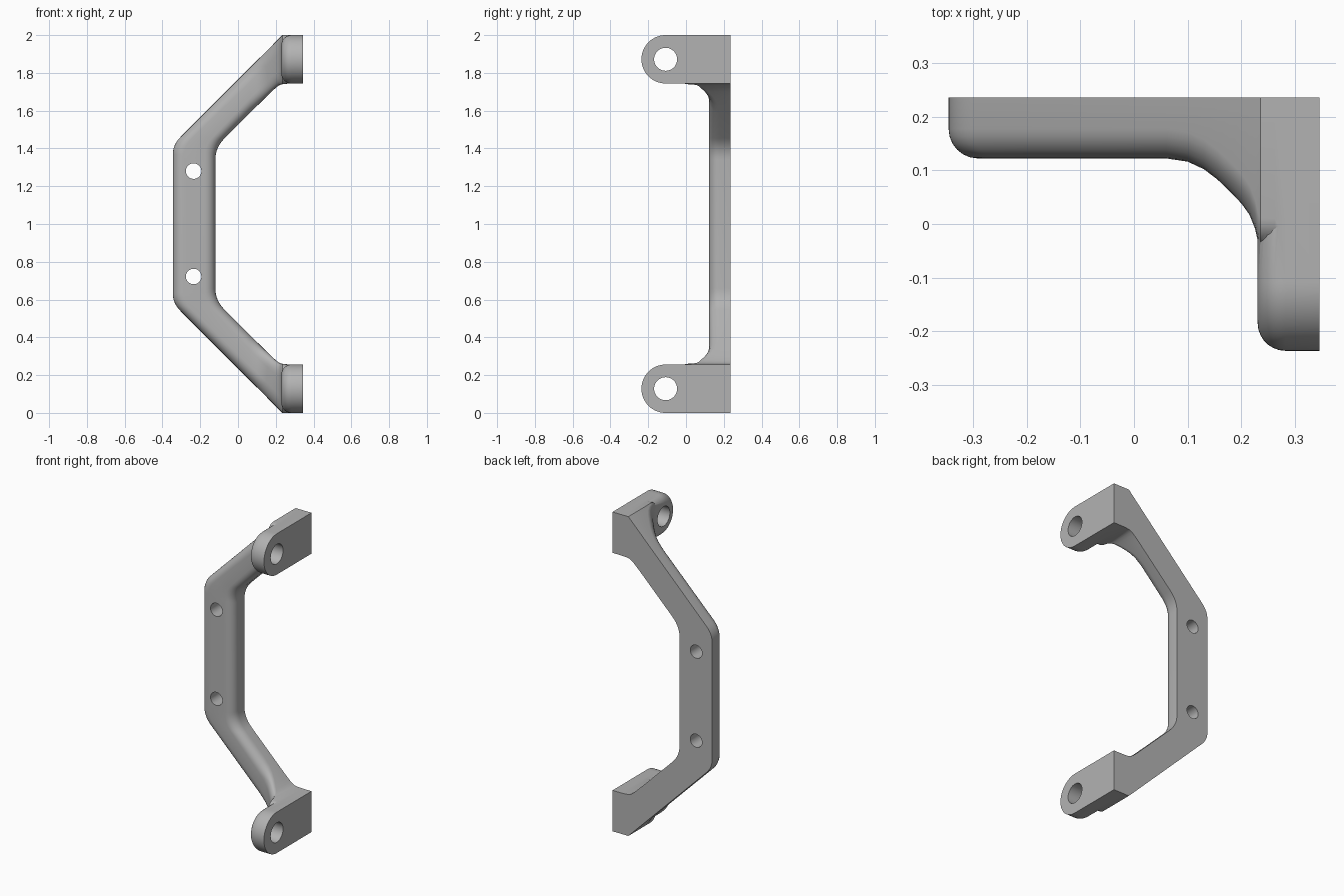
import bpy, bmesh, math

if "Cube" in bpy.data.objects:
    bpy.data.objects.remove(bpy.data.objects["Cube"])

grey = bpy.data.materials.new("plain grey")
grey.diffuse_color = (0.45, 0.45, 0.45, 1)
grey.use_nodes = True
grey.node_tree.nodes["Principled BSDF"].inputs["Base Color"].default_value = grey.diffuse_color
BACK, R = 0.235, 0.128          # back plane, lug radius


def loft(name, rings):
    """Closed solid through rings of equal point count."""
    bm = bmesh.new()
    vs = [[bm.verts.new(p) for p in ring] for ring in rings]
    n = len(vs[0])
    for a, b in zip(vs, vs[1:]):
        for i in range(n):
            j = (i + 1) % n
            bm.faces.new((a[i], a[j], b[j], b[i]))
    bm.faces.new(vs[0])
    bm.faces.new(vs[-1][::-1])
    bmesh.ops.recalc_face_normals(bm, faces=bm.faces)
    me = bpy.data.meshes.new(name)
    bm.to_mesh(me)
    bm.free()
    ob = bpy.data.objects.new(name, me)
    bpy.context.collection.objects.link(ob)
    me.materials.append(grey)
    return ob


def combine(target, tool, op):
    m = target.modifiers.new(op, 'BOOLEAN')
    m.operation, m.object, m.solver = op, tool, 'EXACT'
    bpy.context.view_layer.objects.active = target
    bpy.ops.object.modifier_apply(modifier=m.name)
    bpy.data.objects.remove(tool)


def section(outer, inner, front, ru, r=0.055, n=7):
    """Bar cross-section with a flat back and two rounded front edges."""
    (x0, z0), (x1, z1) = outer, inner
    w = math.hypot(x1 - x0, z1 - z0)
    half = []
    for i in range(n):
        a = math.pi / 2 * i / (n - 1)
        half.append((ru * (1 - math.cos(a)) / w, front + r * (1 - math.sin(a))))
    pts = [(0, BACK)] + half + [(1 - t, y) for t, y in half[::-1]] + [(1, BACK)]
    return [(x0 + (x1 - x0) * t, y, z0 + (z1 - z0) * t) for t, y in pts]


def bend(a, c, b, t):
    return tuple((1-t)**2 * p + 2*t*(1-t) * q + t*t * s for p, q, s in zip(a, c, b))


# bar stations from the lug to the middle: sloping arm with flaring gusset
flare = [(0.3, -0.045), (0.262, -0.045), (0.245, -0.045), (0.235, -0.045),
         (0.231, -0.035), (0.225, -0.008), (0.215, 0.017), (0.2, 0.038),
         (0.178, 0.061), (0.155, 0.083), (0.13, 0.102), (0.1, 0.116), (0.06, 0.122)]
stations = []
for x, y in flare:
    d = x + 1.525 - 1.745
    low = 1.745 + 0.5 * (d - math.sqrt(d * d + 0.0004))   # softened inner corner
    if x > 0.29:
        low = 1.745
    k = min(1, max(0, (0.3 - x) / 0.1))
    stations.append(((x, min(2, x + 1.765)), (x, low), y, 0.055 * (1 + 0.41 * k)))
# rounded elbow
for i in range(9):
    t = i / 8
    stations.append((bend((-0.305, 1.46), (-0.345, 1.42), (-0.345, 1.37), t),
                     bend((-0.07, 1.455), (-0.12, 1.405), (-0.12, 1.34), t),
                     0.122, 0.055 * (1.2 - 0.2 * t)))
flip = lambda p: (p[0], 2 - p[1])
stations += [(flip(o), flip(i), y, ru) for o, i, y, ru in stations[::-1]]
handle = loft("handle_bracket", [section(*s) for s in stations])


def lug_ring(x, zc, off):
    r = R - off
    arc = [math.pi / 2 + math.pi * i / 28 for i in range(29)]
    return ([(x, BACK, zc + r)] +
            [(x, -0.108 + r * math.cos(a), zc + r * math.sin(a)) for a in arc] +
            [(x, BACK, zc - r)])


def pin(name, centre, axis, r):
    rings = []
    for d in (-0.5, 0.5):
        ring = []
        for i in range(40):
            c, s = r * math.cos(i * math.pi / 20), r * math.sin(i * math.pi / 20)
            o = (d, c, s) if axis == 'x' else (c, d, s)
            ring.append(tuple(p + q for p, q in zip(centre, o)))
        rings.append(ring)
    return loft(name, rings)


# mounting lugs with rounded inner rim, then lug holes
for zc in (R, 2 - R):
    arcs = [math.pi / 2 * i / 7 for i in range(8)]
    rings = [lug_ring(0.345, zc, 0)]
    rings += [lug_ring(0.282 - 0.052 * math.sin(a), zc, 0.052 * (1 - math.cos(a))) for a in arcs]
    combine(handle, loft("lug", rings), 'UNION')
for zc in (R, 2 - R):
    combine(handle, pin("lug_hole", (0.3, -0.108, zc), 'x', 0.061), 'DIFFERENCE')
# screw holes through the grip
for z in (0.722, 1.28):
    combine(handle, pin("screw_hole", (-0.235, 0.2, z), 'y', 0.041), 'DIFFERENCE')

bpy.ops.object.select_all(action='DESELECT')
handle.select_set(True)
bpy.context.view_layer.objects.active = handle
bpy.ops.object.shade_smooth_by_angle(angle=math.radians(30))
